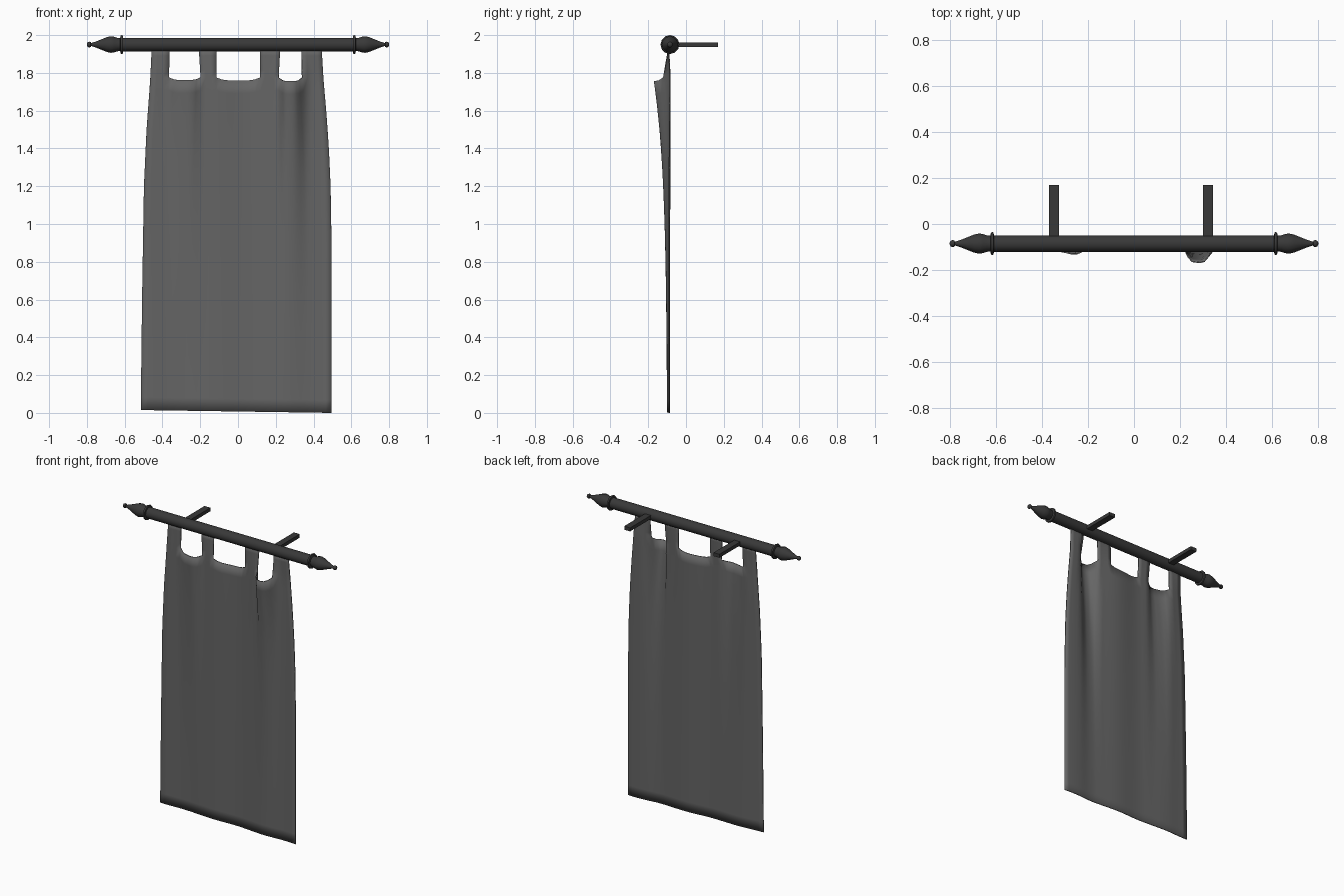
import bpy, bmesh, math
from mathutils import Vector

if "Cube" in bpy.data.objects:
    bpy.data.objects.remove(bpy.data.objects["Cube"])

ROD_Y, ROD_Z = -0.085, 1.95


def material(name, v):
    m = bpy.data.materials.new(name)
    m.diffuse_color = (v, v, v, 1)
    m.use_nodes = True
    m.node_tree.nodes["Principled BSDF"].inputs["Base Color"].default_value = m.diffuse_color
    return m


DARK = material("dark_metal", 0.04)
CLOTH = material("grey_cloth", 0.13)


def finish(name, bm, mat, smooth=None):
    bmesh.ops.recalc_face_normals(bm, faces=bm.faces[:])
    me = bpy.data.meshes.new(name)
    bm.to_mesh(me)
    bm.free()
    ob = bpy.data.objects.new(name, me)
    bpy.context.collection.objects.link(ob)
    me.materials.append(mat)
    if smooth:
        bpy.ops.object.select_all(action='DESELECT')
        ob.select_set(True)
        bpy.context.view_layer.objects.active = ob
        bpy.ops.object.shade_smooth_by_angle(angle=math.radians(smooth))
    return ob


def lathe_x(name, profile, sides, sign=1):
    """Closed solid of revolution about the rod axis from (x, radius) pairs."""
    bm = bmesh.new()
    rings = []
    for x, r in profile:
        rings.append([bm.verts.new((sign * x,
                                    ROD_Y + r * math.cos(2 * math.pi * i / sides),
                                    ROD_Z + r * math.sin(2 * math.pi * i / sides)))
                      for i in range(sides)])
    for a, b in zip(rings, rings[1:]):
        for i in range(sides):
            j = (i + 1) % sides
            bm.faces.new((a[i], a[j], b[j], b[i]))
    bm.faces.new(rings[0])
    bm.faces.new(rings[-1])
    return finish(name, bm, DARK, 40)


def interp(pts, t):
    if t <= pts[0][0]:
        return pts[0][1]
    for (a, va), (b, vb) in zip(pts, pts[1:]):
        if t <= b:
            return va + (vb - va) * (t - a) / (b - a)
    return pts[-1][1]


# Rod and turned finials
lathe_x("rod", [(-0.615, 0.036), (0.615, 0.036)], 16)
FINIAL = [(0.608, 0.036), (0.610, 0.048), (0.615, 0.050), (0.621, 0.048),
          (0.624, 0.034), (0.640, 0.036), (0.655, 0.041), (0.672, 0.044),
          (0.695, 0.039), (0.725, 0.027), (0.755, 0.015), (0.777, 0.008),
          (0.780, 0.013), (0.788, 0.0155), (0.796, 0.012), (0.800, 0.004)]
for side, s in (("left", -1), ("right", 1)):
    lathe_x("finial_" + side, FINIAL, 12, s)

# Wall brackets
for side, x in (("left", -0.348), ("right", 0.322)):
    bm = bmesh.new()
    bmesh.ops.create_cube(bm, size=1)
    for v in bm.verts:
        v.co = Vector((x + v.co.x * 0.044, 0.0425 + v.co.y * 0.255, ROD_Z + v.co.z * 0.024))
    finish("bracket_" + side, bm, DARK)

# Cloth outline and folds
LEFT = [(0, -0.515), (0.6, -0.508), (1.2, -0.498), (1.5, -0.484), (1.77, -0.464)]
RIGHT = [(0, 0.495), (0.9, 0.495), (1.2, 0.49), (1.4, 0.481), (1.6, 0.467), (1.77, 0.452)]
# tab and gap borders along the top of the body, and at the rod
BODY_X = [-0.464, -0.365, -0.198, -0.115, 0.118, 0.215, 0.340, 0.452]
ROD_X = [-0.457, -0.362, -0.208, -0.115, 0.117, 0.224, 0.335, 0.443]
SEGS = [3, 7, 3, 8, 4, 7, 4]
BULGE_R = [(0.218, 0), (0.235, 0.045), (0.25, 0.064), (0.30, 0.074), (0.335, 0.035), (0.36, 0)]
BULGE_L = [(-0.37, 0), (-0.325, 0.034), (-0.26, 0.046), (-0.23, 0.034), (-0.195, 0)]


def cloth_y(x, z):
    d = max(0.0, 1.77 - z)
    fold = interp(BULGE_R, x) * math.exp(-d / 0.48)
    fold += interp(BULGE_L, x) * math.exp(-d / 0.55)
    wave = math.sin(x * 17 + 0.6) * 0.008 * (0.45 + 0.55 * math.exp(-d / 0.9))
    return -0.092 - fold + wave


def gap_sag(i, f):
    """Scalloped top edge of the body between tabs."""
    depth = {1: 0.014, 3: 0.016, 5: 0.02}.get(i, 0)
    return depth * (1 - (2 * f - 1) ** 4)


bm = bmesh.new()
cols = []          # (tab index, fraction, x at body top, x at rod)
for i, n in enumerate(SEGS):
    for k in range(n + (i == len(SEGS) - 1)):
        f = k / n
        cols.append((i, f, BODY_X[i] + f * (BODY_X[i + 1] - BODY_X[i]),
                     ROD_X[i] + f * (ROD_X[i + 1] - ROD_X[i])))
ROWS, TAB_ROWS = 26, 4
grid = []
for i, f, xb, xr in cols:
    u = (xb - BODY_X[0]) / (BODY_X[-1] - BODY_X[0])
    col = []
    for r in range(ROWS + 1):
        t = r / ROWS
        z0 = 0.015 * (1 - u)
        z = z0 + (1.776 - gap_sag(i, f) - z0) * t
        x = interp(LEFT, z) * (1 - u) + interp(RIGHT, z) * u
        col.append(bm.verts.new((x, cloth_y(x, z), z)))
    grid.append(col)
# main panel
for a, b in zip(grid, grid[1:]):
    for r in range(ROWS):
        bm.faces.new((a[r], b[r], b[r + 1], a[r + 1]))
# hanging tabs
for tab in (0, 2, 4, 6):
    start = sum(SEGS[:tab])
    prev = None
    for c in range(start, start + SEGS[tab] + 1):
        base = grid[c][-1]
        line = [base]
        for r in range(1, TAB_ROWS + 1):
            t = r / TAB_ROWS
            line.append(bm.verts.new((cols[c][3] * t + base.co.x * (1 - t),
                                      base.co.y * (1 - t) - 0.092 * t,
                                      base.co.z + (1.93 - base.co.z) * t)))
        if prev:
            for r in range(TAB_ROWS):
                bm.faces.new((prev[r], line[r], line[r + 1], prev[r + 1]))
        prev = line
cloth = finish("banner_cloth", bm, CLOTH, 60)
solid = cloth.modifiers.new("thickness", 'SOLIDIFY')
solid.thickness = 0.006
solid.offset = 0
